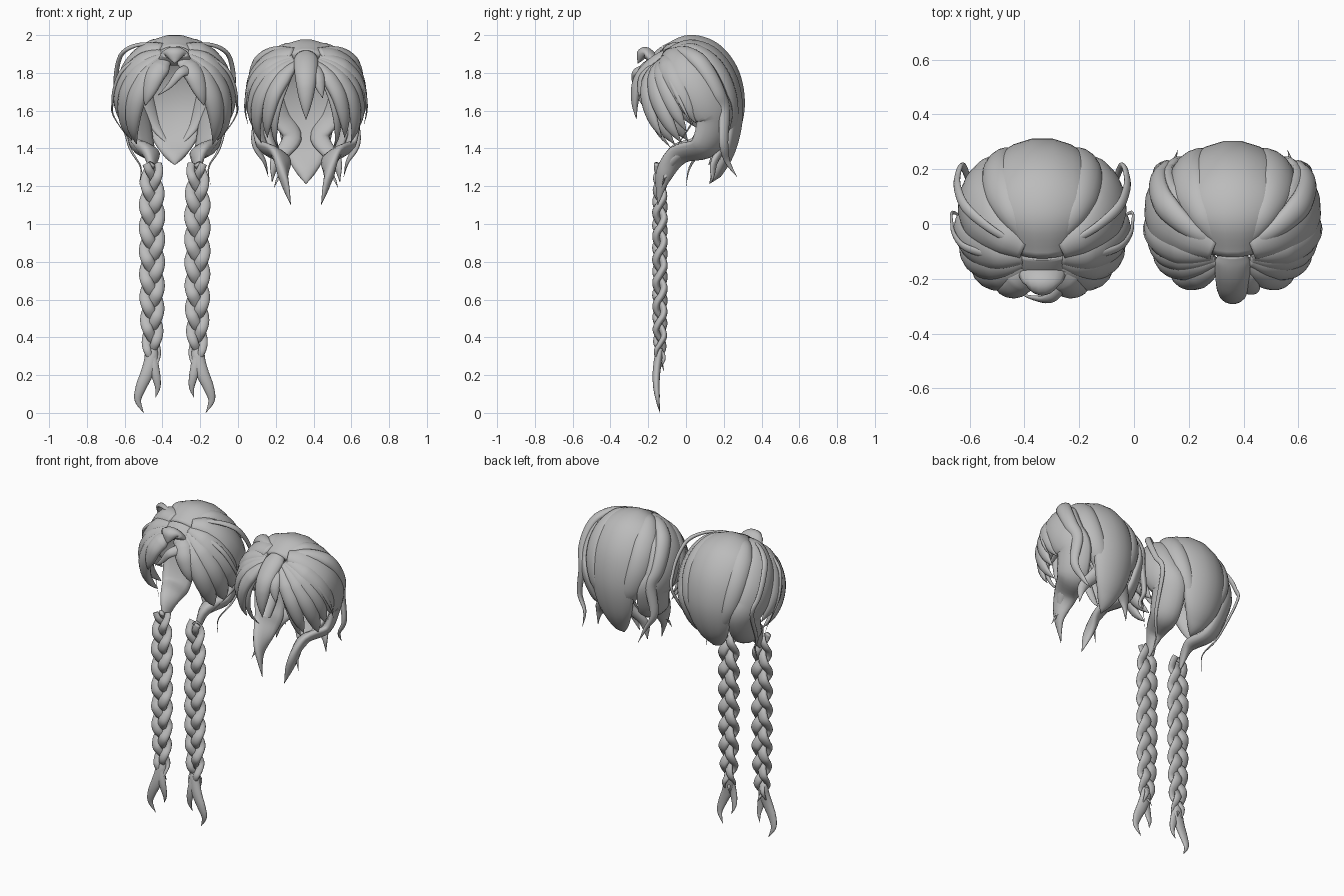
import bpy
import math
from mathutils import Vector

if "Cube" in bpy.data.objects:
    bpy.data.objects.remove(bpy.data.objects["Cube"], do_unlink=True)

hair = bpy.data.materials.new("hair_grey")
hair.use_nodes = True
grey = (0.5, 0.5, 0.5, 1)
hair.diffuse_color = grey
hair.node_tree.nodes["Principled BSDF"].inputs["Base Color"].default_value = grey

SIDES = 14
FRONT = Vector((0, -1, 0))
# The parting knot sits forward of the top of the head
TILT = math.radians(32)
KNOT = Vector((0, -math.sin(TILT), math.cos(TILT)))
BACKWARD = Vector((0, math.cos(TILT), math.sin(TILT)))
SIDEWAYS = Vector((1, 0, 0))


def spline(values, t):
    """Catmull-Rom point at t in 0..1."""
    last = len(values) - 1
    i = min(int(t * last), last - 1)
    f = t * last - i
    b, c = values[i], values[i + 1]
    a = values[i - 1] if i > 0 else b * 2 - c
    d = values[i + 2] if i + 2 <= last else c * 2 - b
    return b + (c - a) * (f / 2) + (a * 2 - b * 5 + c * 4 - d) * (f * f / 2) \
        + (b * 3 - a - c * 3 + d) * (f ** 3 / 2)


def sweep(name, head, side, path, width, thick, root, blunt, facing=None):
    """Sweep a tapering lens section, curved to the head, along a smooth path."""
    steps = 6 * (len(path) - 1)
    verts, faces = [], []
    for k in range(steps + 1):
        t = k / steps
        p = spline(path, t)
        ahead, behind = spline(path, min(t + 0.01, 1)), spline(path, max(t - 0.01, 0))
        tangent = (ahead - behind).normalized()
        out = facing or p - Vector((0, head["centre"].y, head["centre"].z))
        out = (out - tangent * out.dot(tangent)).normalized()
        across = tangent.cross(out)
        w = max(width * min(1, root + 2 * t) * (1 - t ** blunt), 0.001)
        h = min(thick, w * 0.6)
        for j in range(SIDES):
            angle = math.tau * j / SIDES
            u = w * math.cos(angle)
            v = p + across * u + out * (h * math.sin(angle) - 1.6 * u * u)
            verts.append((head["centre"].x + side * v.x, v.y, v.z))
    for k in range(steps):
        for j in range(SIDES):
            a, b = k * SIDES + j, k * SIDES + (j + 1) % SIDES
            faces.append((a, b, b + SIDES, a + SIDES)[::-side])
    faces.append(tuple(range(SIDES))[::side])
    faces.append(tuple(range(steps * SIDES, (steps + 1) * SIDES))[::-side])
    mesh = bpy.data.meshes.new(name)
    mesh.from_pydata(verts, [], faces)
    mesh.polygons.foreach_set("use_smooth", [True] * len(faces))
    mesh.materials.append(hair)
    bpy.context.collection.objects.link(bpy.data.objects.new(name, mesh))


def lock(name, head, side, heading, arc, width, tail=(), lift=0.0, drop=0.0,
         thick=0.03, root=0.4, blunt=3, start=15):
    """Run a lock from the knot over the head; heading is degrees away from the back."""
    turn = math.radians(heading)
    direction = BACKWARD * math.cos(turn) + SIDEWAYS * math.sin(turn)
    path = []
    for k in range(7):
        t = k / 6
        a = math.radians(start + (arc - start) * t)
        way = KNOT * math.cos(a) + direction * math.sin(a)
        scale = 1 + lift * min(1, 2 * t) - 0.05 * max(math.cos(a), 0) ** 6
        p = Vector([way[i] * head["radii"][i] * scale for i in range(3)])
        p += Vector((0, head["centre"].y, head["centre"].z - drop * t ** 3))
        path.append(p)
    path += [Vector(p) for p in tail]
    sweep(name, head, side, path, width, thick, root, blunt)


def braid(name, head, side):
    """Weave three strands in a flat figure eight, ending in curled tails."""
    middle = Vector((0.12, -0.138, 0))
    top, bottom, period, count = 1.32, 0.22, 0.37, 30
    for n in range(3):
        path = []
        for k in range(count + 1):
            z = top + (bottom - top) * k / count
            a = math.tau * ((top - z) / period + n / 3)
            swing = 0.037 - 0.01 * (k / count) ** 3
            path.append(middle + Vector((swing * math.sin(a), 0.022 * math.sin(2 * a), z)))
        sweep(f"{name}_strand_{n + 1}", head, side, path, 0.033, 0.026, 0.6, 9, FRONT)
    # Each tail bows outward and hooks back at its tip
    for part, sway, tip, width in (("long", 0.075, 0, 0.036), ("short", -0.03, 0.08, 0.028)):
        path = []
        for k in range(6):
            t = k / 5
            x = sway * math.sin(2.5 * t * t)
            y = -0.02 * math.sin(math.pi * t)
            path.append(middle + Vector((x, y, 0.34 + (tip - 0.34) * t)))
        sweep(f"{name}_{part}_tail", head, side, path, width, 0.025, 0.8, 3, FRONT)


def face_fan(tag, head, side, rows):
    """Fan of pointed locks around the face, given as heading, arc, width and lift."""
    for n, (heading, arc, width, lift) in enumerate(rows):
        lock(f"{tag}_face_lock_{n + 1}", head, side, heading, arc, width,
             lift=lift, thick=0.04, blunt=4)


BOTH = ((1, "left"), (-1, "right"))

# Braided wig: back and fringe
braided = {"centre": Vector((-0.335, 0.02, 1.66)), "radii": (0.28, 0.265, 0.32)}
lock("braided_back_panel", braided, 1, 0, 190, 0.18, drop=0.05, root=0.5, blunt=6, start=0)
lock("braided_centre_bang", braided, 1, 180, 15, 0.1,
     tail=[(0, -0.22, 1.91), (0, -0.255, 1.85)], root=0.8, blunt=8, start=0)
lock("braided_swept_bang", braided, 1, 150, 32, 0.05,
     tail=[(0.03, -0.27, 1.8), (-0.03, -0.27, 1.73), (-0.09, -0.25, 1.68)],
     lift=0.06, thick=0.02)

# Braided wig: paired locks and braids
for side, word in BOTH:
    tag = "braided_" + word
    lock(tag + "_back_strip", braided, side, 38, 170, 0.065, blunt=4)
    lock(tag + "_gathered_panel", braided, side, 68, 125, 0.115,
         tail=[(0.18, 0.09, 1.41), (0.13, -0.05, 1.37), (0.12, -0.13, 1.22)],
         thick=0.04, blunt=6)
    face_fan(tag, braided, side,
             [(147, 68, 0.06, 0.1), (132, 116, 0.065, 0.08),
              (116, 122, 0.07, 0.06), (98, 118, 0.085, 0.03)])
    lock(tag + "_long_flyaway", braided, side, 62, 112, 0.02,
         tail=[(0.24, 0.09, 1.41), (0.18, 0.02, 1.3), (0.19, 0, 1.2)], lift=0.26)
    lock(tag + "_short_flyaway", braided, side, 95, 105, 0.016,
         tail=[(0.19, -0.07, 1.38)], lift=0.18)
    braid(tag + "_braid", braided, side)

# Loose wig: back and fringe
loose = {"centre": Vector((0.36, 0.02, 1.64)), "radii": (0.285, 0.255, 0.315)}
lock("loose_back_panel", loose, 1, 0, 188, 0.17, drop=0.14, root=0.5, blunt=6, start=0)
lock("loose_centre_bang", loose, 1, 180, 72, 0.065, lift=0.14, root=0.8, start=0)
lock("loose_small_bang", loose, 1, 160, 55, 0.045, lift=0.1, thick=0.02)

# Loose wig: paired locks
for side, word in BOTH:
    tag = "loose_" + word
    lock(tag + "_back_strip", loose, side, 38, 155, 0.075,
         tail=[(0.16, 0.15, 1.33), (0.18, 0.14, 1.22)], blunt=4)
    lock(tag + "_outer_strip", loose, side, 58, 115, 0.05,
         tail=[(0.27, 0.2, 1.43), (0.22, 0.22, 1.33), (0.2, 0.27, 1.25)], lift=0.14)
    lock(tag + "_gathered_panel", loose, side, 70, 120, 0.125,
         tail=[(0.21, 0.1, 1.4), (0.14, -0.04, 1.36), (0.12, -0.12, 1.25), (0.08, -0.15, 1.1)],
         lift=0.06, blunt=4)
    lock(tag + "_small_tip", loose, side, 75, 130, 0.05,
         tail=[(0.16, -0.05, 1.35), (0.14, -0.1, 1.28), (0.17, -0.13, 1.19)])
    face_fan(tag, loose, side,
             [(144, 115, 0.028, 0), (138, 100, 0.05, 0.09), (121, 116, 0.055, 0.08),
              (108, 110, 0.055, 0.06), (94, 110, 0.07, 0.04)])
    lock(tag + "_flyaway", loose, side, 98, 108, 0.018, lift=0.14)
